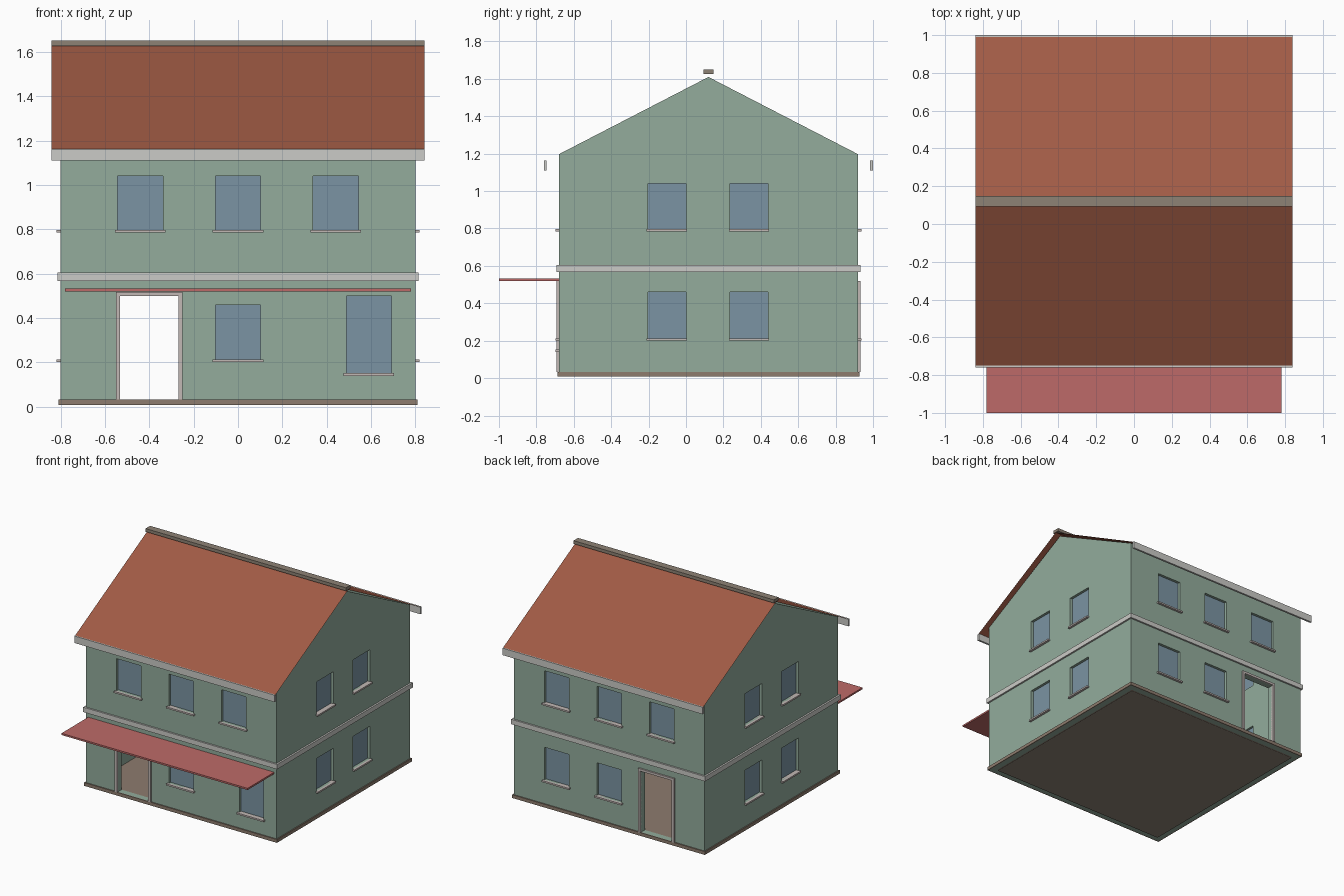
import bpy

cube = bpy.data.objects.get("Cube")
if cube:
    bpy.data.objects.remove(cube, do_unlink=True)


def material(name, *rgb):
    lin = [((c / 255 + 0.055) / 1.055) ** 2.4 for c in rgb]
    m = bpy.data.materials.new(name)
    m.use_nodes = True
    m.diffuse_color = (*lin, 1)
    bsdf = next(n for n in m.node_tree.nodes if n.type == 'BSDF_PRINCIPLED')
    bsdf.inputs["Base Color"].default_value = (*lin, 1)
    return m


GREEN = material("sage_wall", 147, 172, 156)
TILE = material("terracotta_roof", 161, 91, 69)
TRIM = material("light_grey_trim", 203, 203, 199)
STONE = material("grey_brown_stone", 141, 130, 117)
PLINTH = material("brown_plinth", 141, 124, 110)
GLASS = material("blue_glass", 123, 148, 163)
AWNING = material("red_awning", 190, 106, 104)
FRAME = material("pinkish_door_frame", 194, 184, 181)


def make(name, verts, faces, mat):
    me = bpy.data.meshes.new(name)
    me.from_pydata(verts, [], faces)
    me.materials.append(mat)
    ob = bpy.data.objects.new(name, me)
    bpy.context.collection.objects.link(ob)
    return ob


BOX = [(0, 2, 3, 1), (4, 5, 7, 6), (0, 1, 5, 4), (2, 6, 7, 3), (0, 4, 6, 2), (1, 3, 7, 5)]


def box_verts(x, y, z):
    return [(a, b, c) for c in sorted(z) for b in sorted(y) for a in sorted(x)]


def box(name, x, y, z, mat):
    return make(name, box_verts(x, y, z), BOX, mat)


# House footprint and levels
X, Y0, Y1 = 0.80, -0.68, 0.92
RIDGE_Y = 0.12
WALL = 0.045
BASE, FLOOR, EAVE = 0.008, 0.033, 1.197


def ring(name, grow_out, grow_in, z0, z1, mat):
    """Rectangular band following the footprint."""
    def loop(g, z):
        return [(-X - g, Y0 - g, z), (X + g, Y0 - g, z), (X + g, Y1 + g, z), (-X - g, Y1 + g, z)]
    v = loop(grow_out, z0) + loop(grow_out, z1) + loop(grow_in, z0) + loop(grow_in, z1)
    f = []
    for i in range(4):
        j = (i + 1) % 4
        f += [(i, j, 4 + j, 4 + i), (8 + j, 8 + i, 12 + i, 12 + j),
              (4 + i, 4 + j, 12 + j, 12 + i), (j, i, 8 + i, 8 + j)]
    return make(name, v, f, mat)


def span(side, u, d):
    """Turn a run along a wall and an outward depth range into x and y ranges."""
    if side == "front":
        return u, (Y0 - d[0], Y0 - d[1])
    if side == "back":
        return u, (Y1 + d[0], Y1 + d[1])
    s = 1 if side == "left" else -1
    return (s * (X + d[0]), s * (X + d[1])), u


# Window layout: side, run along the wall, height range
UPPER, LOWER = (0.797, 1.04), (0.213, 0.46)
windows = [(s, (c - 0.102, c + 0.102), UPPER) for s in ("front", "back") for c in (-0.44, 0, 0.44)]
windows += [(s, (c - 0.102, c + 0.102), z) for s in ("left", "right")
            for c in (-0.102, 0.337) for z in (UPPER, LOWER)]
windows += [("front", (-0.102, 0.102), LOWER), ("back", (-0.102, 0.102), LOWER),
            ("back", (0.338, 0.542), LOWER), ("front", (0.488, 0.692), (0.152, 0.50))]
DOOR = (-0.532, -0.268)
DOOR_TOP = 0.50
doors = [(s, DOOR, (FLOOR, DOOR_TOP)) for s in ("front", "back")]

# Walls with door and window openings
walls = ring("walls", 0, -WALL, BASE, EAVE, GREEN)
cut_v, cut_f = [], []
for side, u, z in windows + doors:
    n = len(cut_v)
    cut_v += box_verts(*span(side, u, (-0.1, 0.1)), z)
    cut_f += [tuple(n + i for i in f) for f in BOX]
cutter = make("opening_cutter", cut_v, cut_f, GREEN)
cutter.hide_render = True
mod = walls.modifiers.new("openings", 'BOOLEAN')
mod.operation = 'DIFFERENCE'
mod.solver = 'EXACT'
mod.object = cutter
bpy.context.view_layer.update()
deps = bpy.context.evaluated_depsgraph_get()
cut_mesh = bpy.data.meshes.new_from_object(walls.evaluated_get(deps))
walls.modifiers.clear()
walls.data = cut_mesh
bpy.data.objects.remove(cutter, do_unlink=True)

# Glass panes and sills
for side, u, z in windows:
    box(f"{side}_window_glass", *span(side, u, (-0.028, -0.02)), z, GLASS)
    wide = (u[0] - 0.012, u[1] + 0.012) if side in ("front", "back") else (u[0] - 0.006, u[1] + 0.006)
    box(f"{side}_window_sill", *span(side, wide, (-0.018, 0.018)), (z[0] - 0.012, z[0]), FRAME)

# Door frames
for side in ("front", "back"):
    d = (-0.01, 0.012)
    for edge, w in ((DOOR[0], -0.018), (DOOR[1], 0.018)):
        box(f"{side}_door_jamb", *span(side, (edge, edge + w), d), (FLOOR, DOOR_TOP), FRAME)
    box(f"{side}_door_head", *span(side, (DOOR[0] - 0.018, DOOR[1] + 0.018), d),
        (DOOR_TOP, DOOR_TOP + 0.018), FRAME)

# Base: plinth band, inner floor and ground sheet
ring("plinth", 0.008, 0, BASE, FLOOR, PLINTH)
gap = WALL
box("floor", (-X + gap, X - gap), (Y0 + gap, Y1 - gap), (BASE, FLOOR - 0.001), PLINTH)
make("ground_sheet", [(-X + gap, Y0 + gap, 0), (X - gap, Y0 + gap, 0),
                      (X - gap, Y1 - gap, 0), (-X + gap, Y1 - gap, 0)], [(3, 2, 1, 0)], STONE)

# Belt course between the storeys
ring("belt_course", 0.013, -0.005, 0.568, 0.605, TRIM)

# Attic with triangular gables
attic = [(x, y, z) for x in (-X, X) for y, z in ((Y0, EAVE), (Y1, EAVE), (RIDGE_Y, 1.61))]
make("attic", attic, [(0, 2, 1), (3, 4, 5), (0, 1, 4, 3), (0, 3, 5, 2), (1, 2, 5, 4)], GREEN)

# Thin roof slopes, eave boards and ridge cap
RX, REACH = 0.84, 0.87
for name, s in (("front", -1), ("back", 1)):
    eave_y = RIDGE_Y + s * REACH
    quad = [(-RX, eave_y, 1.163), (RX, eave_y, 1.163), (RX, RIDGE_Y, 1.626), (-RX, RIDGE_Y, 1.626)]
    make(f"{name}_roof_slope", quad, [(0, 1, 2, 3) if s < 0 else (3, 2, 1, 0)], TILE)
    box(f"{name}_eave_board", (-RX, RX), (eave_y - s * 0.005, eave_y + s * 0.01), (1.11, 1.163), TRIM)
box("ridge_cap", (-RX, RX), (RIDGE_Y - 0.027, RIDGE_Y + 0.027), (1.627, 1.651), STONE)

# Flat awning over the entrance
box("awning", (-0.78, 0.78), (-1.0, Y0), (0.52, 0.533), AWNING)
